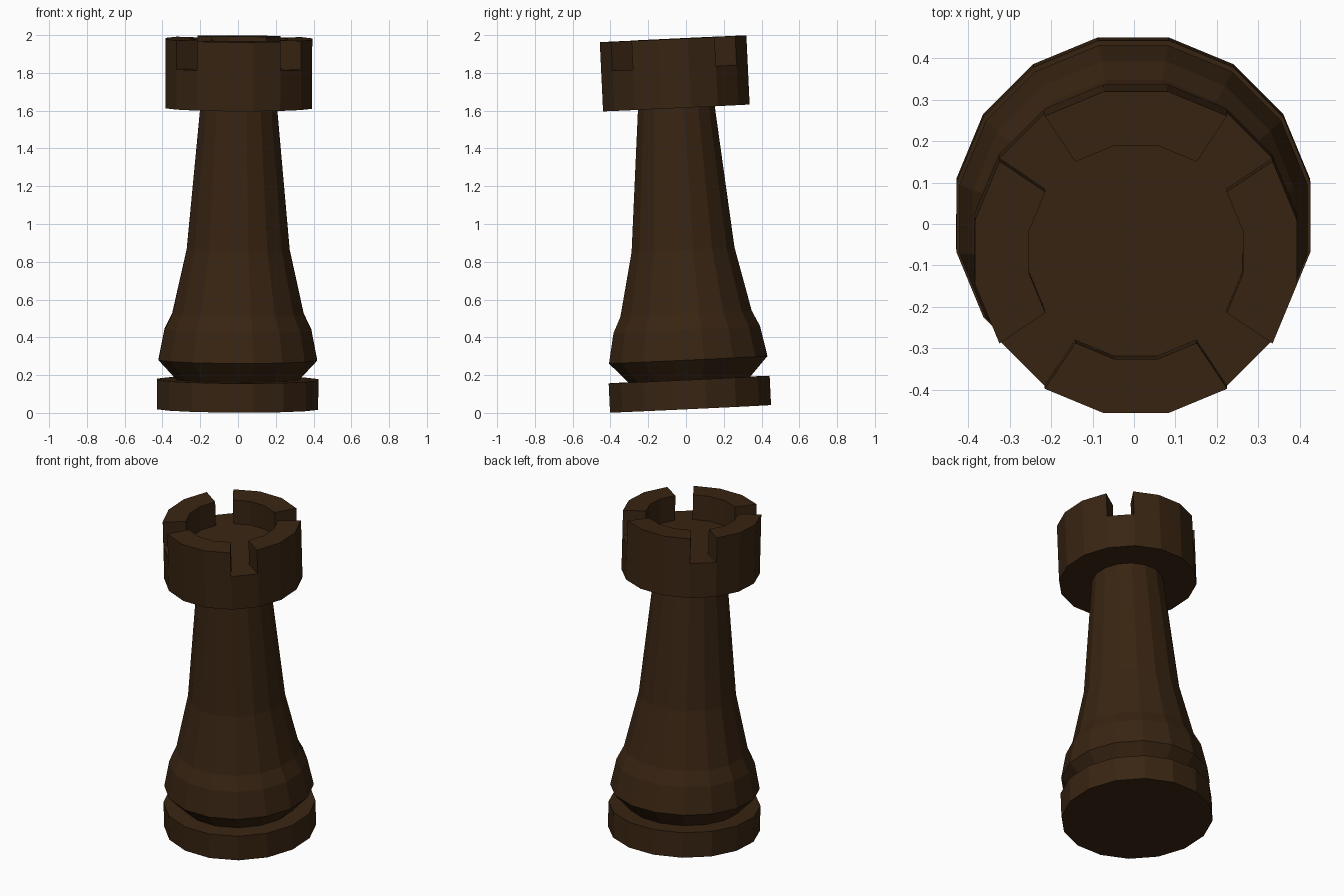
import bpy, bmesh, math
from mathutils import Matrix

if "Cube" in bpy.data.objects:
    bpy.data.objects.remove(bpy.data.objects["Cube"])

N = 16
wood = bpy.data.materials.new("dark_brown_wood")
wood.diffuse_color = (0.04, 0.018, 0.006, 1)
wood.use_nodes = True
wood.node_tree.nodes["Principled BSDF"].inputs["Base Color"].default_value = wood.diffuse_color

# whole piece leans slightly backwards
TILT = (Matrix.Translation((-0.002, 0.024, 0.0215))
        @ Matrix.Rotation(math.radians(0.2), 4, 'Y')
        @ Matrix.Rotation(math.radians(2.7), 4, 'X'))


def point(k, r, z):
    a = 2 * math.pi * (k + 0.5) / N
    return (r * math.cos(a), r * math.sin(a), z)


def finish(bm, name):
    bmesh.ops.remove_doubles(bm, verts=bm.verts, dist=1e-5)
    bmesh.ops.recalc_face_normals(bm, faces=bm.faces)
    bm.transform(TILT)
    me = bpy.data.meshes.new(name)
    bm.to_mesh(me)
    bm.free()
    me.materials.append(wood)
    ob = bpy.data.objects.new(name, me)
    bpy.context.collection.objects.link(ob)
    return ob


def face(bm, pts):
    bm.faces.new([bm.verts.new(p) for p in pts])


def lathe(name, profile):
    bm = bmesh.new()
    for (r0, z0), (r1, z1) in zip(profile, profile[1:]):
        for k in range(N):
            face(bm, [point(k, r0, z0), point(k + 1, r0, z0),
                      point(k + 1, r1, z1), point(k, r1, z1)])
    for r, z in (profile[0], profile[-1]):
        face(bm, [point(k, r, z) for k in range(N)])
    return finish(bm, name)


# foot disc and tapering body
lathe("base_disc", [(0.435, 0), (0.435, 0.155)])
lathe("tower_body", [(0.325, 0.15), (0.428, 0.26), (0.396, 0.42),
                     (0.355, 0.503), (0.278, 0.843), (0.207, 1.60)])

# battlement head: one segment in four is notched down to the floor
RO, RI, BOTTOM, FLOOR, TOP = 0.396, 0.263, 1.595, 1.808, 1.961
bm = bmesh.new()
for k in range(N):
    notch = k % 4 == 1
    a, b = k, k + 1
    face(bm, [point(a, RO, BOTTOM), point(b, RO, BOTTOM),
              point(b, RO, FLOOR), point(a, RO, FLOOR)])
    h = FLOOR if notch else TOP
    face(bm, [point(a, RO, h), point(b, RO, h), point(b, RI, h), point(a, RI, h)])
    if notch:
        for s in (a, b):   # notch side walls
            face(bm, [point(s, RO, FLOOR), point(s, RO, TOP),
                      point(s, RI, TOP), point(s, RI, FLOOR)])
    else:
        for r in (RO, RI):  # outer and inner walls
            face(bm, [point(a, r, FLOOR), point(b, r, FLOOR),
                      point(b, r, TOP), point(a, r, TOP)])
face(bm, [point(k, RI, FLOOR) for k in range(N)])
face(bm, [point(k, RO, BOTTOM) for k in range(N)])
finish(bm, "battlement_head")
